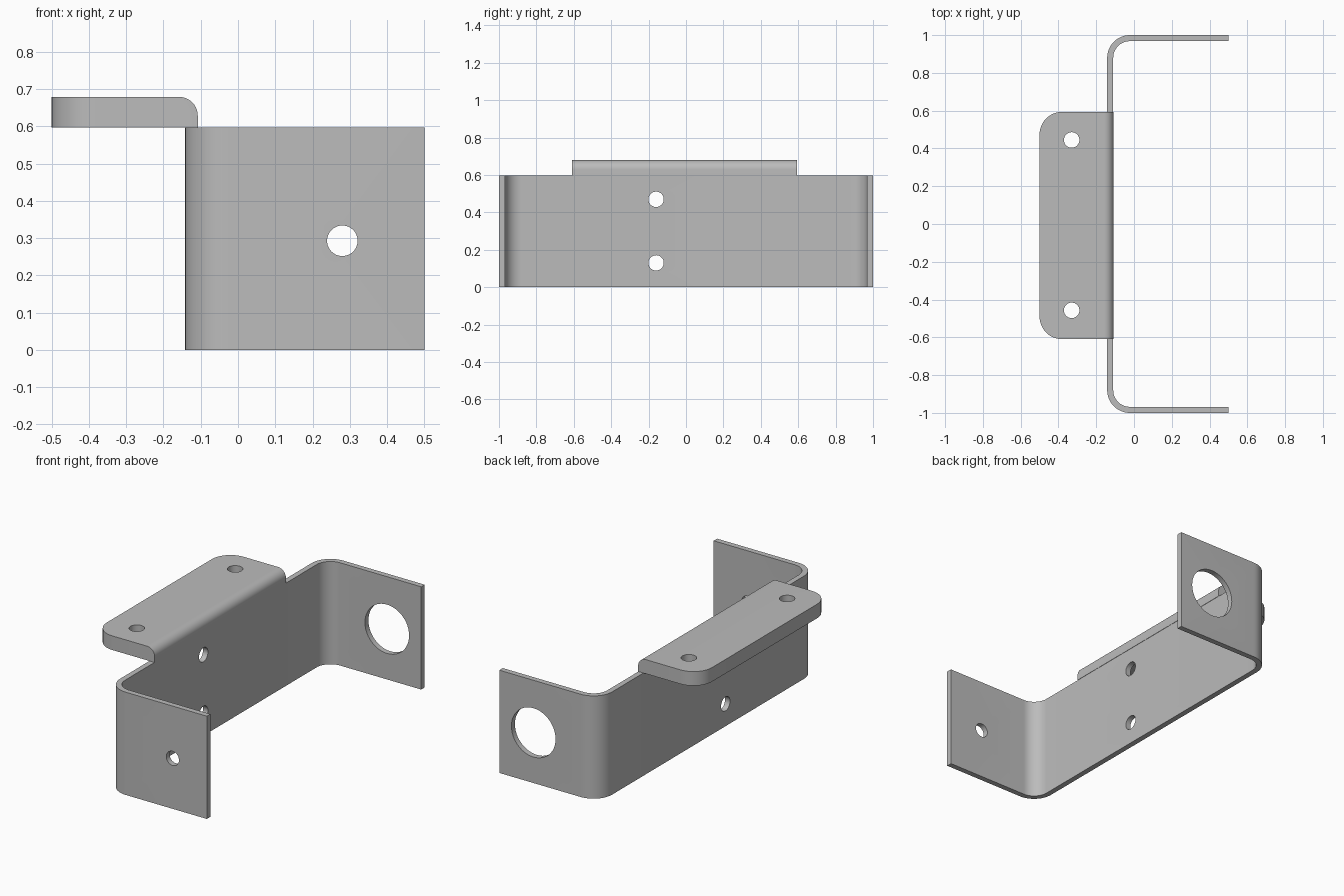
import bpy, bmesh
from math import cos, sin, pi, radians
from mathutils import Matrix, Vector

cube = bpy.data.objects.get("Cube")
if cube:
    bpy.data.objects.remove(cube)

HEIGHT, SHEET = 0.597, 0.032
WALL_X, ARM_X = -0.142, 0.5

steel = bpy.data.materials.new("plain_grey_steel")
steel.use_nodes = True
GREY = (0.5, 0.5, 0.5, 1)
steel.diffuse_color = GREY
steel.node_tree.nodes["Principled BSDF"].inputs["Base Color"].default_value = GREY


def arc(cx, cy, r, start, end, steps=12):
    """Points along an arc, angles in degrees."""
    angles = [radians(start + (end - start) * i / steps) for i in range(steps + 1)]
    return [(cx + r * cos(a), cy + r * sin(a)) for a in angles]


def prism(outline, z0, z1):
    """Upright solid with the given plan outline."""
    bm = bmesh.new()
    base = bm.faces.new([bm.verts.new((x, y, z0)) for x, y in outline])
    top = bmesh.ops.extrude_face_region(bm, geom=[base])["geom"]
    verts = [v for v in top if isinstance(v, bmesh.types.BMVert)]
    bmesh.ops.translate(bm, vec=(0, 0, z1 - z0), verts=verts)
    bmesh.ops.recalc_face_normals(bm, faces=bm.faces)
    return bm


def make_object(name, bm):
    mesh = bpy.data.meshes.new(name)
    bm.to_mesh(mesh)
    bm.free()
    mesh.materials.append(steel)
    obj = bpy.data.objects.new(name, mesh)
    bpy.context.collection.objects.link(obj)
    return obj


def drill(obj, centre, radius, axis):
    """Cut a round hole along an axis, then discard the cutter."""
    bm = bmesh.new()
    turn = Vector((0, 0, 1)).rotation_difference(Vector(axis)).to_matrix().to_4x4()
    bmesh.ops.create_cone(bm, cap_ends=True, segments=48, radius1=radius, radius2=radius,
                          depth=0.3, matrix=Matrix.Translation(centre) @ turn)
    cutter = make_object("hole_cutter", bm)
    cutter.hide_render = True
    cut = obj.modifiers.new("hole", "BOOLEAN")
    cut.operation, cut.solver, cut.object = "DIFFERENCE", "EXACT", cutter
    bpy.context.view_layer.objects.active = obj
    bpy.ops.object.modifier_apply(modifier=cut.name)
    bpy.data.objects.remove(cutter)


def smooth(obj):
    bpy.ops.object.select_all(action="DESELECT")
    obj.select_set(True)
    bpy.context.view_layer.objects.active = obj
    bpy.ops.object.shade_smooth_by_angle(angle=radians(30))


# Bent sheet: long wall with an arm folded forward at each end
bend = 0.12
bx, by = WALL_X + bend, 1 - bend
outer = [(ARM_X, 1)] + arc(bx, by, bend, 90, 180) + arc(bx, -by, bend, 180, 270) + [(ARM_X, -1)]
inner_r = bend - SHEET
inner = ([(ARM_X, 1 - SHEET)] + arc(bx, by, inner_r, 90, 180)
         + arc(bx, -by, inner_r, 180, 270) + [(ARM_X, SHEET - 1)])
channel = make_object("bent_channel", prism(outer + inner[::-1], 0, HEIGHT))

# Holes: small and large in the arms, a pair in the wall
drill(channel, (0.28, -1, 0.293), 0.041, (0, 1, 0))
drill(channel, (0.28, 1, 0.293), 0.142, (0, 1, 0))
for z in (0.13, 0.47):
    drill(channel, (WALL_X, -0.16, z), 0.041, (1, 0, 0))
smooth(channel)

# Mounting flange: slab with two rounded corners and a rounded top edge
left, right, near, far, r = -0.5, -0.108, -0.61, 0.594, 0.12
plan = ([(right, near), (right, far)] + arc(left + r, far - r, r, 90, 180)
        + arc(left + r, near + r, r, 180, 270))
bm = prism(plan, HEIGHT, 0.679)
edge = [e for e in bm.edges
        if all(abs(v.co.x - right) < 1e-4 and v.co.z > 0.65 for v in e.verts)]
bmesh.ops.bevel(bm, geom=edge, offset=0.05, segments=10, profile=0.5, affect="EDGES")
flange = make_object("mounting_flange", bm)
for y in (-0.457, 0.445):
    drill(flange, (-0.33, y, 0.64), 0.041, (0, 0, 1))
smooth(flange)
